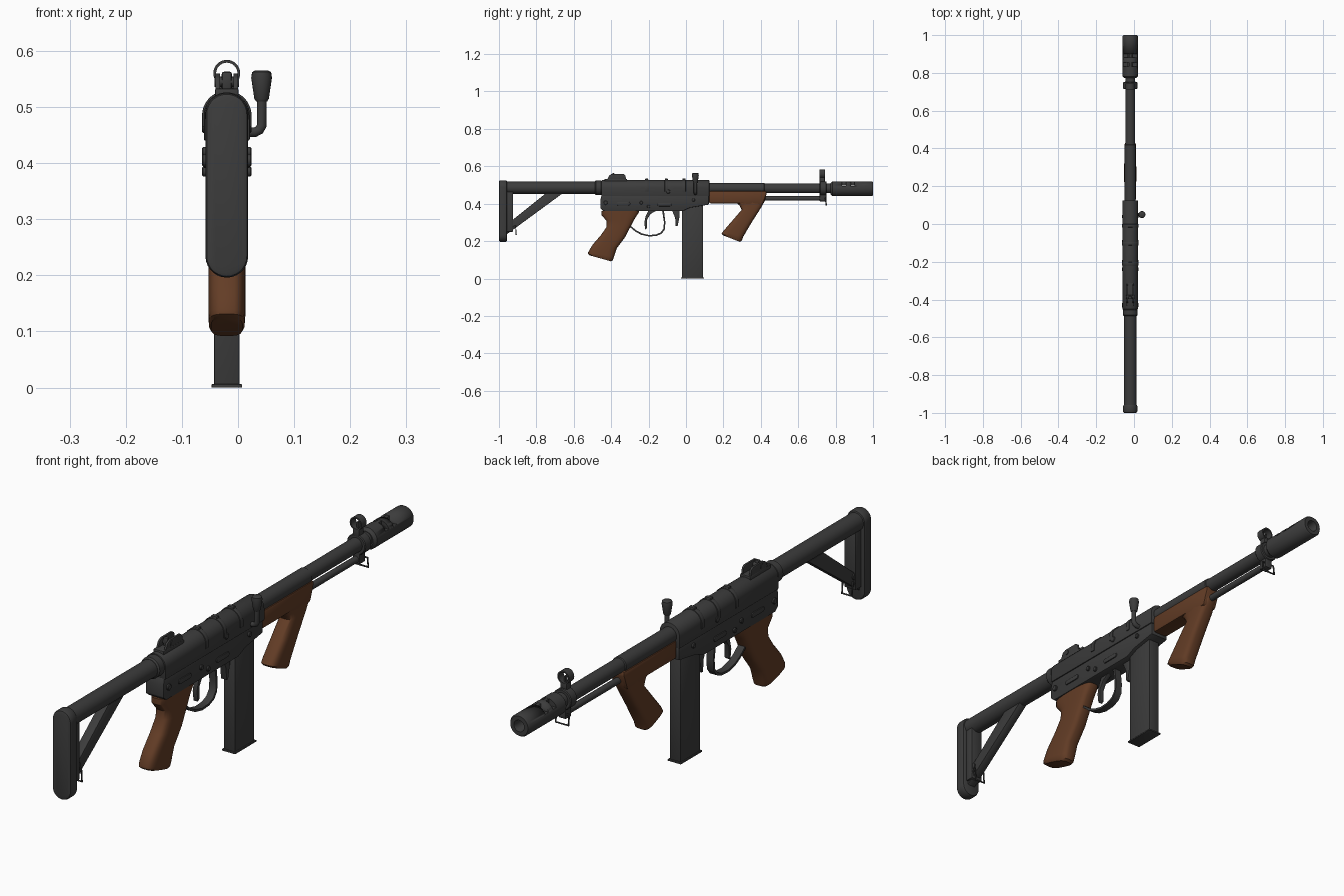
import bpy, bmesh, math
from mathutils import Vector, Matrix

if "Cube" in bpy.data.objects:
    bpy.data.objects.remove(bpy.data.objects["Cube"])

CX = -0.02  # centre line of the body


def material(name, rgb):
    m = bpy.data.materials.new(name)
    m.diffuse_color = (*rgb, 1)
    m.use_nodes = True
    m.node_tree.nodes["Principled BSDF"].inputs["Base Color"].default_value = m.diffuse_color
    return m


STEEL = material("dark_steel", (0.045, 0.045, 0.045))
WOOD = material("brown_wood", (0.125, 0.046, 0.019))


def finish(name, bm, mat=STEEL, bevel=0, segs=2):
    bmesh.ops.recalc_face_normals(bm, faces=bm.faces)
    if bevel:
        sharp = [e for e in bm.edges if e.calc_face_angle(0) > 0.6]
        bmesh.ops.bevel(bm, geom=sharp, offset=bevel, segments=segs, profile=0.5,
                        affect='EDGES', clamp_overlap=True)
    for f in bm.faces:
        f.smooth = True
    for e in bm.edges:
        e.smooth = e.calc_face_angle(0) < math.radians(35)
    me = bpy.data.meshes.new(name)
    bm.to_mesh(me)
    bm.free()
    ob = bpy.data.objects.new(name, me)
    bpy.context.collection.objects.link(ob)
    me.materials.append(mat)
    return ob


def extrude(name, pts, axis, a, b, mat=STEEL, bevel=0, segs=2):
    """Profile in (y, z) pushed along x, or in (x, z) pushed along y."""
    bm = bmesh.new()
    put = (lambda p, d: (d, p[0], p[1])) if axis == 'x' else (lambda p, d: (p[0], d, p[1]))
    face = bm.faces.new([bm.verts.new(put(p, a)) for p in pts])
    new = bmesh.ops.extrude_face_region(bm, geom=[face])['geom']
    step = (b - a, 0, 0) if axis == 'x' else (0, b - a, 0)
    bmesh.ops.translate(bm, vec=step, verts=[v for v in new if isinstance(v, bmesh.types.BMVert)])
    return finish(name, bm, mat, bevel, segs)


def side(name, pts, hw, mat=STEEL, bevel=0):
    return extrude(name, pts, 'x', CX - hw, CX + hw, mat, bevel)


def box(name, x, y, z, bevel=0):
    return extrude(name, [(y[0], z[0]), (y[1], z[0]), (y[1], z[1]), (y[0], z[1])], 'x', *x, bevel=bevel)


def lathe(name, prof, origin, axis, n=32):
    """Revolve (radius, distance) pairs around an axis through origin; closed loop when first == last."""
    bm = bmesh.new()
    rot = Vector((0, 0, 1)).rotation_difference(Vector(axis)).to_matrix()
    closed = prof[0] == prof[-1]
    prof = prof[:-1] if closed else prof
    rings = [[bm.verts.new(Vector(origin) + rot @ Vector((r * math.cos(t), r * math.sin(t), d)))
              for t in (2 * math.pi * i / n for i in range(n))] for r, d in prof]
    for k in range(len(rings) if closed else len(rings) - 1):
        a, b = rings[k], rings[(k + 1) % len(rings)]
        for i in range(n):
            bm.faces.new((a[i], a[(i + 1) % n], b[(i + 1) % n], b[i]))
    if not closed:
        bm.faces.new(rings[0])
        bm.faces.new(rings[-1])
    return finish(name, bm)


def rod(name, r, y0, y1, z, c=0.003):
    return lathe(name, [(r - c, y0), (r, y0 + c), (r, y1 - c), (r - c, y1)], (CX, 0, z), (0, 1, 0))


def loft(name, sections, mat, n=28):
    """Rounded sections given as front (y, z), rear (y, z), half width."""
    bm = bmesh.new()
    rings = []
    for fy, fz, ry, rz, hw in sections:
        ring = []
        for i in range(n):
            t = 2 * math.pi * i / n
            c, s = math.cos(t), math.sin(t)
            u = math.copysign(abs(c) ** 0.6, c) / 2 + 0.5
            w = math.copysign(abs(s) ** 0.6, s)
            ring.append(bm.verts.new((CX + hw * w, ry + (fy - ry) * u, rz + (fz - rz) * u)))
        rings.append(ring)
    for a, b in zip(rings, rings[1:]):
        for i in range(n):
            bm.faces.new((a[i], a[(i + 1) % n], b[(i + 1) % n], b[i]))
    bm.faces.new(rings[0])
    bm.faces.new(rings[-1])
    return finish(name, bm, mat)


def wire(name, pts, r, cyclic=False):
    cu = bpy.data.curves.new(name, 'CURVE')
    cu.dimensions = '3D'
    cu.bevel_depth, cu.bevel_resolution, cu.use_fill_caps = r, 3, True
    sp = cu.splines.new('POLY')
    sp.points.add(len(pts) - 1)
    for p, q in zip(sp.points, pts):
        p.co = (*q, 1)
    sp.use_cyclic_u = cyclic
    sp.use_smooth = True
    cu.materials.append(STEEL)
    ob = bpy.data.objects.new(name, cu)
    bpy.context.collection.objects.link(ob)


def arc(cx, cz, r, a0, a1, n=14):
    return [(cx + r * math.cos(math.radians(a0 + (a1 - a0) * i / n)),
             cz + r * math.sin(math.radians(a0 + (a1 - a0) * i / n))) for i in range(n + 1)]


# Stock: butt plate, tube, upright bar and diagonal brace
plate = arc(CX, 0.487, 0.038, 0, 180) + arc(CX, 0.234, 0.038, 180, 360)
extrude("butt_plate", plate, 'y', -1.0, -0.957, bevel=0.008)
rod("stock_tube", 0.033, -0.96, -0.47, 0.485)
box("stock_upright", (CX - 0.024, CX + 0.024), (-0.96, -0.925), (0.25, 0.47), 0.004)
side("stock_brace", [(-0.96, 0.235), (-0.66, 0.455), (-0.75, 0.455), (-0.925, 0.315), (-0.96, 0.31)],
     0.017, bevel=0.003)
lathe("brace_pin", [(0.011, -0.021), (0.011, 0.021)], (CX, -0.925, 0.3), (1, 0, 0), 16)
wire("rear_sling_loop", [(CX + x, y, z) for x, y, z in
     ((-.02, -.935, .265), (-.02, -.912, .285), (-.02, -.908, .235), (.02, -.908, .235),
      (.02, -.912, .285), (.02, -.935, .265))], 0.0035, True)

# Receiver: rear collar, round-topped cover and lower housing
rod("receiver_collar", 0.039, -0.487, -0.45, 0.485, 0.005)
cover = arc(CX, 0.485, 0.041, 0, 180, 24) + [(CX - 0.041, 0.44), (CX + 0.041, 0.44)]
extrude("receiver_cover", cover, 'y', -0.452, 0.125, bevel=0.003)
side("receiver_housing", [(-0.458, 0.375), (-0.44, 0.36), (-0.02, 0.36), (0.02, 0.378), (0.122, 0.395),
     (0.122, 0.45), (-0.45, 0.45), (-0.458, 0.42)], 0.037, bevel=0.004)
for i, y in enumerate((-0.21, -0.105, -0.01)):
    band = arc(CX, 0.485, 0.044, 0, 180, 24) + [(CX - 0.044, 0.465), (CX + 0.044, 0.465)]
    extrude(f"cover_band_{i}", band, 'y', y - 0.009, y + 0.009, bevel=0.002)
    box(f"cover_lug_{i}", (CX - 0.012, CX + 0.012), (y - 0.008, y + 0.008), (0.52, 0.535), 0.003)
for i, (y, z, r) in enumerate(((-0.43, 0.405, 0.011), (-0.24, 0.405, 0.009), (-0.095, 0.465, 0.011),
                               (-0.20, 0.385, 0.009), (0.04, 0.42, 0.009))):
    lathe(f"pin_{i}", [(r - .002, -.044), (r, -.042), (r, .042), (r - .002, .044)], (CX, y, z), (1, 0, 0), 16)
for i, (y, z) in enumerate(((-0.335, 0.40), (-0.115, 0.395))):
    slot = arc(y + 0.028, z, 0.009, -90, 90, 8) + arc(y - 0.028, z, 0.009, 90, 270, 8)
    side(f"side_lever_{i}", slot, 0.041, bevel=0.002)

# Rear sight: base, twin ears and aperture drum
box("rear_sight_base", (CX - 0.021, CX + 0.021), (-0.435, -0.315), (0.515, 0.533), 0.003)
for i, s in enumerate((-1, 1)):
    x = CX + s * 0.016
    extrude(f"rear_sight_ear_{i}", [(-0.42, 0.53), (-0.32, 0.53), (-0.325, 0.553), (-0.335, 0.56),
            (-0.395, 0.56), (-0.41, 0.552)], 'x', x - 0.004, x + 0.004, bevel=0.001)
box("rear_sight_leaf", (CX - 0.009, CX + 0.009), (-0.395, -0.382), (0.53, 0.563), 0.004)
lathe("rear_sight_drum", [(0.009, -0.022), (0.009, 0.022)], (CX, -0.385, 0.545), (1, 0, 0), 16)

# Charging handle: bent arm and flared knob
wire("charging_arm", [(0.0, 0.05, 0.455), (0.03, 0.05, 0.455), (0.038, 0.05, 0.459),
                      (0.0425, 0.05, 0.467), (0.0425, 0.05, 0.52)], 0.009)
lathe("charging_knob", [(0.010, 0.51), (0.013, 0.515), (0.0185, 0.552), (0.017, 0.562), (0.012, 0.565)],
      (0.042, 0.05, 0), (0, 0, 1), 20)

# Magazine, floor plate and catch
box("magazine", (CX - 0.023, CX + 0.023), (-0.022, 0.092), (0.004, 0.39), 0.003)
box("magazine_floor", (CX - 0.027, CX + 0.027), (-0.027, 0.097), (0, 0.006), 0.001)
side("magazine_catch", [(-0.075, 0.365), (-0.035, 0.365), (-0.035, 0.33), (-0.045, 0.28), (-0.055, 0.28),
                        (-0.058, 0.325)], 0.012, bevel=0.002)

# Trigger and guard strips
outer = [(-0.30, 0.275), (-0.27, 0.25), (-0.24, 0.234), (-0.20, 0.225), (-0.16, 0.227), (-0.13, 0.239),
         (-0.113, 0.262), (-0.11, 0.30), (-0.118, 0.365)]
inner = [(-0.128, 0.365), (-0.118, 0.30), (-0.121, 0.266), (-0.136, 0.246), (-0.163, 0.235), (-0.20, 0.233),
         (-0.237, 0.242), (-0.266, 0.258), (-0.30, 0.285)]
side("trigger_guard", outer + inner, 0.014)
side("trigger", [(-0.155, 0.365), (-0.19, 0.345), (-0.208, 0.315), (-0.208, 0.27), (-0.218, 0.262),
                 (-0.223, 0.30), (-0.215, 0.335), (-0.20, 0.365)], 0.009, bevel=0.001)

# Wooden pistol grip, fore-end and fore grip
loft("pistol_grip", [(-0.25, 0.362, -0.452, 0.362, 0.034), (-0.254, 0.35, -0.452, 0.34, 0.034),
     (-0.275, 0.318, -0.425, 0.308, 0.032), (-0.295, 0.28, -0.425, 0.275, 0.032),
     (-0.325, 0.222, -0.455, 0.232, 0.033), (-0.37, 0.162, -0.50, 0.18, 0.033),
     (-0.385, 0.115, -0.523, 0.14, 0.033), (-0.391, 0.098, -0.523, 0.131, 0.032),
     (-0.402, 0.092, -0.515, 0.124, 0.028)], WOOD)
side("fore_end", [(0.123, 0.402), (0.30, 0.402), (0.33, 0.39), (0.41, 0.395), (0.43, 0.45),
                  (0.43, 0.468), (0.123, 0.468)], 0.030, WOOD, 0.008)
loft("fore_grip", [(0.43, 0.455, 0.26, 0.41, 0.029), (0.424, 0.42, 0.285, 0.392, 0.030),
     (0.405, 0.385, 0.298, 0.368, 0.031), (0.35, 0.298, 0.25, 0.312, 0.032),
     (0.305, 0.222, 0.198, 0.252, 0.033), (0.298, 0.202, 0.190, 0.240, 0.032),
     (0.288, 0.196, 0.198, 0.231, 0.027)], WOOD)

# Barrel, sleeve and rod beneath
rod("barrel", 0.026, 0.1, 0.79, 0.482)
rod("barrel_sleeve", 0.029, 0.12, 0.42, 0.482)
rod("under_rod", 0.012, 0.40, 0.75, 0.428)

# Front sight: collar, hood ring, post and bracket
rod("sight_collar", 0.038, 0.715, 0.752, 0.482)
box("sight_base", (CX - 0.013, CX + 0.013), (0.715, 0.742), (0.51, 0.542), 0.003)
lathe("sight_hood", [(0.019, 0.713), (0.024, 0.713), (0.024, 0.743), (0.019, 0.743), (0.019, 0.713)],
      (CX, 0, 0.56), (0, 1, 0))
box("sight_post", (CX - 0.003, CX + 0.003), (0.722, 0.734), (0.535, 0.562))
box("rod_bracket", (CX - 0.015, CX + 0.015), (0.715, 0.75), (0.412, 0.46), 0.004)
wire("front_sling_loop", [(CX + x, y, z) for x, y, z in
     ((-.026, .745, .43), (-.026, .75, .393), (.026, .75, .393), (.026, .745, .43))], 0.0035, True)

# Muzzle brake with a bore and cross slots
brake = lathe("muzzle_brake", [(0.030, 0.772), (0.040, 0.782), (0.040, 0.994), (0.036, 1.0), (0.021, 1.0),
              (0.019, 0.994), (0.019, 0.772), (0.030, 0.772)], (CX, 0, 0.48), (0, 1, 0), 36)
bm = bmesh.new()
for y in (0.845, 0.891):
    bmesh.ops.create_cube(bm, size=1, matrix=Matrix.Translation((CX, y, 0.53)) @
                          Matrix.Diagonal((0.2, 0.02, 0.07, 1)))
cutter = finish("slot_cutter", bm)
cutter.hide_render = True
cutter.hide_viewport = True
mod = brake.modifiers.new("slots", 'BOOLEAN')
mod.operation, mod.object, mod.solver = 'DIFFERENCE', cutter, 'EXACT'
box("brake_rib", (CX - 0.007, CX + 0.007), (0.83, 0.905), (0.497, 0.519), 0.001)
